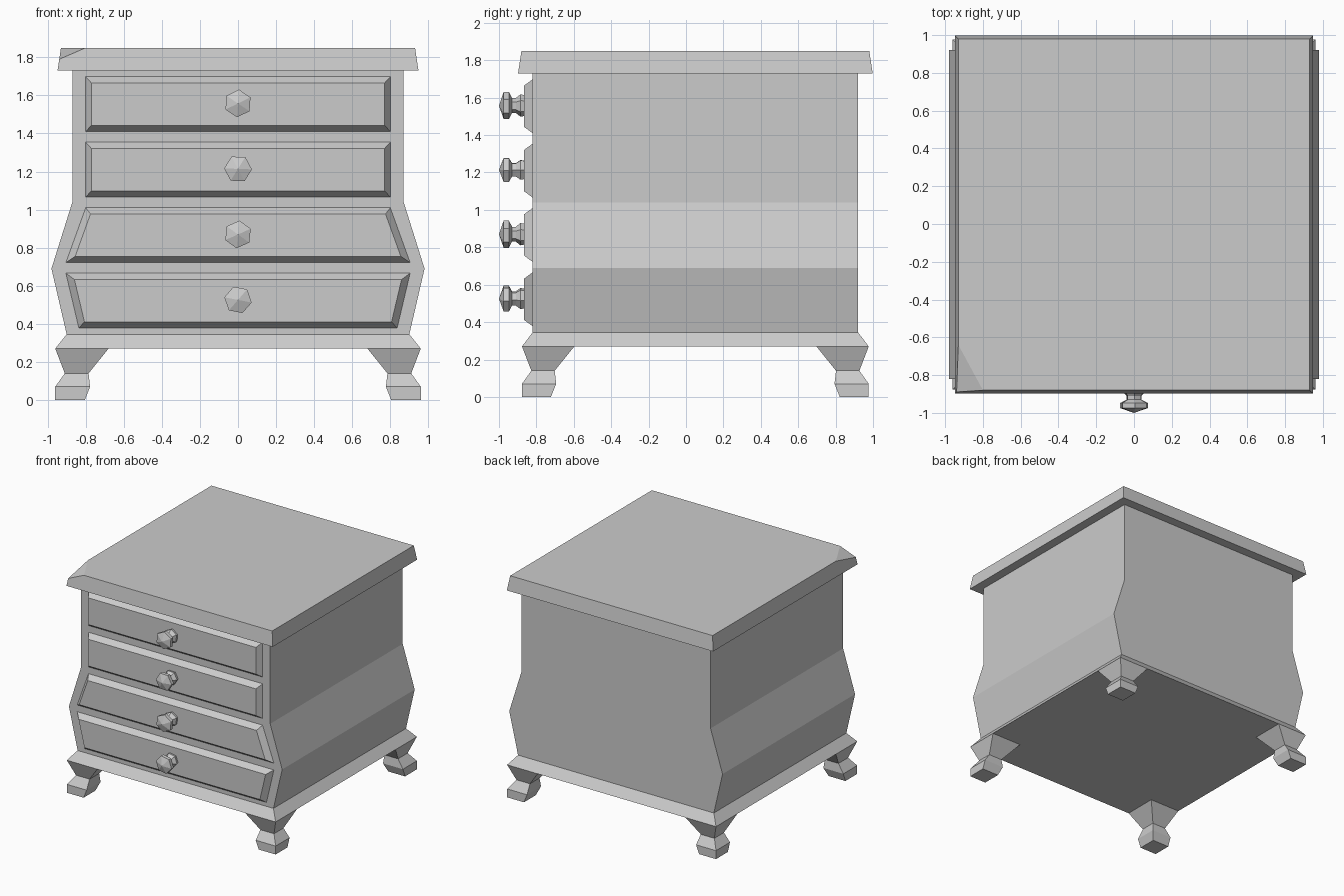
import bpy, bmesh, math
from mathutils import Vector

if "Cube" in bpy.data.objects:
    bpy.data.objects.remove(bpy.data.objects["Cube"])

YC = 0.05  # depth centre of the carcass


def finish(name, bm):
    bmesh.ops.recalc_face_normals(bm, faces=bm.faces)
    me = bpy.data.meshes.new(name)
    bm.to_mesh(me)
    bm.free()
    ob = bpy.data.objects.new(name, me)
    bpy.context.collection.objects.link(ob)
    return ob


def loft(rings):
    """Skin a stack of equal-length point rings and cap both ends."""
    bm = bmesh.new()
    vs = [[bm.verts.new(p) for p in r] for r in rings]
    n = len(vs[0])
    for a, b in zip(vs, vs[1:]):
        for i in range(n):
            j = (i + 1) % n
            bm.faces.new((a[i], a[j], b[j], b[i]))
    bm.faces.new(vs[0])
    bm.faces.new(vs[-1])
    return bm


def rect(x0, x1, y0, y1, z):
    return [(x0, y0, z), (x1, y0, z), (x1, y1, z), (x0, y1, z)]


def centred(hx, hy, z):
    return rect(-hx, hx, YC - hy, YC + hy, z)


# bombe body
finish("body", loft([centred(hx, 0.87, z) for hx, z in
                     ((0.90, 0.345), (0.98, 0.69), (0.87, 1.04), (0.87, 1.73))]))

# flared plinth under the body
finish("plinth", loft([centred(0.96, 0.927, 0.27), centred(0.90, 0.87, 0.345)]))

# top slab with one chipped front corner
bm = loft([centred(0.948, 0.948, 1.73), centred(0.93, 0.93, 1.85)])
a, b, c = Vector((-0.93, -0.64, 1.85)), Vector((-0.80, -0.88, 1.85)), Vector((-0.939, -0.889, 1.79))
nrm = (b - a).cross(c - a)
if nrm.z < 0:
    nrm.negate()
bmesh.ops.bisect_plane(bm, geom=bm.verts[:] + bm.edges[:] + bm.faces[:],
                       plane_co=a, plane_no=nrm, clear_outer=True)
bmesh.ops.holes_fill(bm, edges=[e for e in bm.edges if e.is_boundary])
finish("top_slab", bm)

# drawers (bottom z, top z, bottom half width, top half width) and knob turn
drawers = [(0.378, 0.666, 0.836, 0.904, 49), (0.722, 1.01, 0.904, 0.80, 84),
           (1.066, 1.354, 0.80, 0.80, 58), (1.41, 1.698, 0.80, 0.80, 86)]
# knob profile: radius, y
knob = [(0.055, -0.86), (0.06, -0.885), (0.04, -0.91), (0.04, -0.93),
        (0.073, -0.947), (0.073, -0.975), (0.0005, -1.0)]

for k, (z0, z1, w0, w1, turn) in enumerate(drawers, 1):
    def outline(y, dz, dx):
        # keep the inner sides parallel to the sloped outer sides
        s = (w1 - w0) / (z1 - z0) * dz
        b0, b1 = w0 + s - dx, w1 - s - dx
        return [(-b0, y, z0 + dz), (b0, y, z0 + dz), (b1, y, z1 - dz), (-b1, y, z1 - dz)]
    finish(f"drawer_{k}", loft([outline(-0.82, 0, 0), outline(-0.865, 0.033, 0.037 if k < 3 else 0.03)]))

    zc = (z0 + z1) / 2 + 0.004
    angles = [math.radians(turn + 60 * i) for i in range(6)]
    bm = loft([[(r * math.cos(t), y, zc + r * math.sin(t)) for t in angles] for r, y in knob])
    bmesh.ops.remove_doubles(bm, verts=bm.verts, dist=0.002)
    finish(f"knob_{k}", bm)

# corner feet: z, inset of outer side, inset of inner side
foot = [(0, 0, 0.155), (0.07, 0, 0.183), (0.14, 0.05, 0.175), (0.27, 0, 0.28)]
for sx, side in ((-1, "left"), (1, "right")):
    for sy, end in ((-1, "front"), (1, "back")):
        finish(f"{end}_{side}_foot", loft([
            rect(sx * (0.96 - o), sx * (0.96 - i),
                 YC + sy * (0.927 - o), YC + sy * (0.927 - i), z) for z, o, i in foot]))
